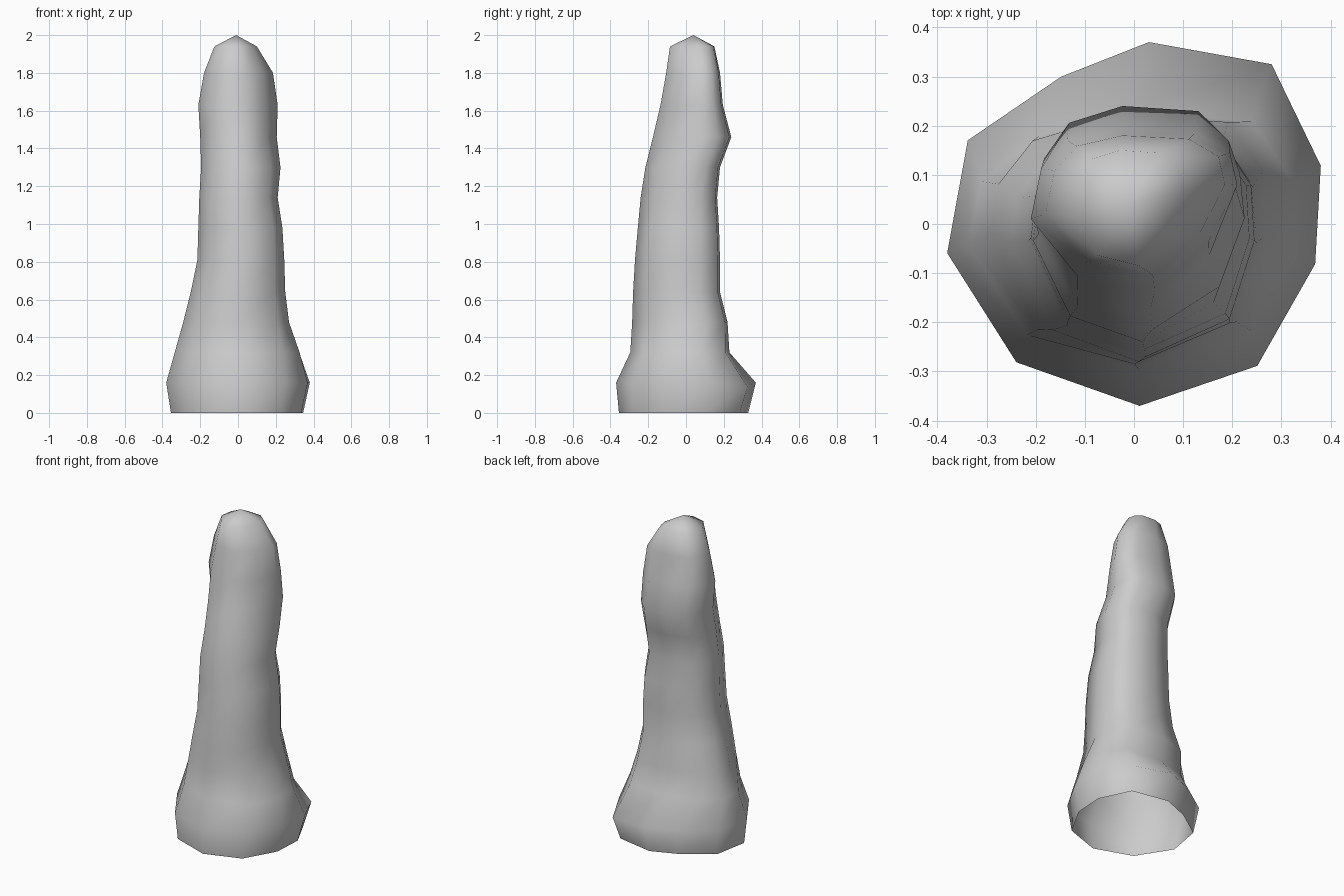
import bpy, bmesh

# Ten-sided cross-sections, normalised to -1..1 (left, front, right, back)
BASE = [(-1, -.16), (-.63, -.76), (.03, -1), (.66, -.78), (.97, -.22),
        (1, .32), (.74, .87), (.08, 1), (-.39, .81), (-.89, .46)]
SHAFT = [(-1, .05), (-.66, -.72), (.04, -1), (.78, -.66), (1, .05),
         (.97, .55), (.72, .95), (-.1, 1), (-.7, .8), (-.95, .45)]
UPPER = [(-1, -.12), (-.55, -.82), (.2, -1), (.72, -.4), (1, .3),
         (.93, .7), (.6, .95), (-.14, 1), (-.65, .85), (-.9, .5)]

# Height, left, right, front, back, and section (0 base, 1 shaft, 2 upper)
RINGS = [
    (0.00, -.355, .345, -.355, .33, 0),
    (0.16, -.38, .38, -.37, .37, 0),
    (0.32, -.335, .33, -.295, .23, .6),
    (0.48, -.29, .27, -.285, .22, 1),
    (0.64, -.25, .25, -.28, .18, 1),
    (0.81, -.215, .245, -.27, .18, 1),
    (0.98, -.21, .235, -.255, .175, 1),
    (1.14, -.205, .21, -.24, .165, 1.2),
    (1.30, -.195, .225, -.215, .18, 1.4),
    (1.46, -.20, .205, -.175, .24, 1.7),
    (1.63, -.21, .21, -.135, .195, 2),
    (1.80, -.18, .185, -.105, .18, 2),
    (1.94, -.125, .10, -.085, .15, 2),
]


def section(t):
    a, b = (BASE, SHAFT) if t <= 1 else (SHAFT, UPPER)
    f = t if t <= 1 else t - 1
    return [(p[0] + (q[0] - p[0]) * f, p[1] + (q[1] - p[1]) * f)
            for p, q in zip(a, b)]


# Loft the rings, leaving the bottom open
bm = bmesh.new()
loops = []
for z, x0, x1, y0, y1, t in RINGS:
    loops.append([bm.verts.new(((x0 + x1) / 2 + u * (x1 - x0) / 2,
                                (y0 + y1) / 2 + v * (y1 - y0) / 2, z))
                  for u, v in section(t)])
for lo, hi in zip(loops, loops[1:]):
    for i in range(10):
        j = (i + 1) % 10
        bm.faces.new((lo[i], lo[j], hi[j], hi[i]))

# Rounded tip
tip = bm.verts.new((-.01, .04, 2.0))
for i in range(10):
    bm.faces.new((loops[-1][i], loops[-1][(i + 1) % 10], tip))

# Small knuckle bump low on the back right
loops[1][6].co = (.28, .325, .14)

bmesh.ops.recalc_face_normals(bm, faces=bm.faces)
for f in bm.faces:
    f.smooth = True
mesh = bpy.data.meshes.new("finger_column")
bm.to_mesh(mesh)
bm.free()
bpy.context.collection.objects.link(bpy.data.objects.new("finger_column", mesh))
